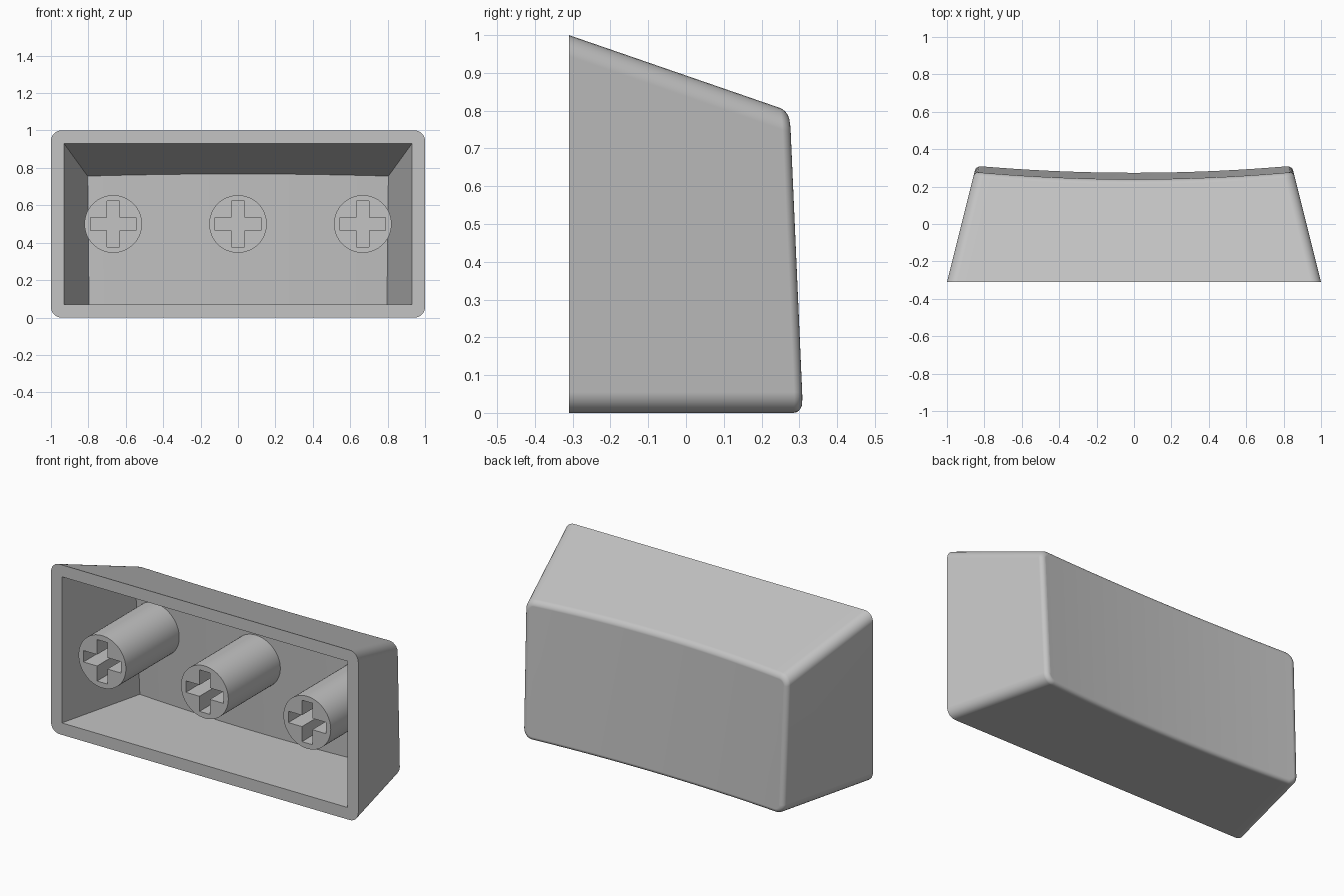
import bpy
import bmesh
from math import sin, cos, pi

if "Cube" in bpy.data.objects:
    bpy.data.objects.remove(bpy.data.objects["Cube"], do_unlink=True)

FRONT = -0.31
STEM_Z = 0.5

grey = bpy.data.materials.new("plain grey")
grey.use_nodes = True
grey.diffuse_color = (0.55, 0.55, 0.55, 1)
grey.node_tree.nodes["Principled BSDF"].inputs["Base Color"].default_value = (0.55, 0.55, 0.55, 1)


def make_object(name, bm):
    bmesh.ops.recalc_face_normals(bm, faces=bm.faces)
    mesh = bpy.data.meshes.new(name)
    bm.to_mesh(mesh)
    bm.free()
    mesh.materials.append(grey)
    obj = bpy.data.objects.new(name, mesh)
    bpy.context.collection.objects.link(obj)
    return obj


def smooth(obj):
    bpy.ops.object.select_all(action="DESELECT")
    obj.select_set(True)
    bpy.context.view_layer.objects.active = obj
    bpy.ops.object.shade_smooth_by_angle(angle=pi / 6)
    weighted = obj.modifiers.new("even shading", "WEIGHTED_NORMAL")
    weighted.keep_sharp = True


# Dished and slightly tilted back surface
def back_y(x, z):
    return 0.312 - 0.045 * z - 0.037 * (1 - (x / 0.845) ** 2)


# One half of a rounded section, as (corner side, fraction or angle)
ARC, SPAN = 6, 32
HALF = ([(-1, pi - pi / 2 * i / ARC) for i in range(ARC + 1)]
        + [(0, -1 + 2 * i / SPAN) for i in range(1, SPAN)]
        + [(1, pi / 2 - pi / 2 * i / ARC) for i in range(ARC + 1)])


def section_point(item, upper, y, wall, inset, radius):
    """Point of the tapering rounded section at depth y."""
    side, value = item
    depth = y - FRONT
    w = 1 - wall - 0.25 * depth - inset
    top = 1 - wall - 0.345 * depth - inset
    low = wall + inset
    if side:
        x = side * (w - radius) + radius * cos(value)
        rise = radius * (1 - sin(value))
    else:
        x, rise = value * (w - radius), 0
    return x, (top - rise if upper else low + rise)


def section(bm, wall=0, inset=0, radius=0.055, drop=None):
    """Loop at the front, or at a drop below the back surface."""
    halves = []
    for upper in (True, False):
        row = []
        for item in HALF:
            y = FRONT if drop is None else 0.25
            x, z = section_point(item, upper, y, wall, inset, radius)
            for _ in range(0 if drop is None else 5):
                y = back_y(x, z) - drop
                x, z = section_point(item, upper, y, wall, inset, radius)
            row.append(bm.verts.new((x, y, z)))
        halves.append(row)
    return halves


def bridge(bm, a, b):
    ring_a = a[0] + a[1][::-1]
    ring_b = b[0] + b[1][::-1]
    for i in range(len(ring_a)):
        bm.faces.new((ring_a[i - 1], ring_a[i], ring_b[i], ring_b[i - 1]))


def cap(bm, loop):
    top, low = loop
    for i in range(1, len(top)):
        bm.faces.new((top[i - 1], top[i], low[i], low[i - 1]))


# Hollow shell: cavity, front rim, outer walls, rounded back edge, dished back
bm = bmesh.new()
EDGE = 0.024
loops = [section(bm, wall=0.07, radius=0, drop=0.08),
         section(bm, wall=0.07, radius=0),
         section(bm)]
for i in range(6):
    a = pi / 2 * i / 5
    inset = EDGE * (1 - cos(a))
    loops.append(section(bm, inset=inset, radius=0.055 - inset, drop=EDGE * (1 - sin(a))))
for a, b in zip(loops, loops[1:]):
    bridge(bm, a, b)
cap(bm, loops[0])
cap(bm, loops[-1])
bmesh.ops.remove_doubles(bm, verts=bm.verts, dist=0.00001)
smooth(make_object("shell", bm))


# Cross-shaped socket cutter
def cross_cutter(x):
    bm = bmesh.new()
    a, b = 0.0335, 0.122
    corners = [(a, b), (a, a), (b, a), (b, -a), (a, -a), (a, -b)]
    outline = corners + [(-p, -q) for p, q in corners]
    verts = [bm.verts.new((x + p, FRONT - 0.05, STEM_Z + q)) for p, q in outline]
    face = bm.faces.new(verts)
    moved = bmesh.ops.extrude_face_region(bm, geom=[face])["geom"]
    bmesh.ops.translate(bm, vec=(0, 0.3, 0),
                        verts=[v for v in moved if isinstance(v, bmesh.types.BMVert)])
    return make_object("socket_cutter", bm)


# Three round stems with cross sockets
def add_stem(name, x):
    bm = bmesh.new()
    ends = []
    for y in (FRONT, 0.215):
        ends.append([bm.verts.new((x + 0.154 * cos(2 * pi * i / 64), y,
                                   STEM_Z + 0.154 * sin(2 * pi * i / 64))) for i in range(64)])
    for i in range(64):
        bm.faces.new((ends[0][i - 1], ends[0][i], ends[1][i], ends[1][i - 1]))
    for ring in ends:
        bm.faces.new(ring)
    stem = make_object(name, bm)
    cutter = cross_cutter(x)
    cutter.hide_render = True
    cut = stem.modifiers.new("socket", "BOOLEAN")
    cut.operation = "DIFFERENCE"
    cut.solver = "EXACT"
    cut.object = cutter
    bpy.ops.object.select_all(action="DESELECT")
    bpy.context.view_layer.objects.active = stem
    bpy.ops.object.modifier_apply(modifier=cut.name)
    bpy.data.objects.remove(cutter, do_unlink=True)
    smooth(stem)


for name, x in (("right_stem", -0.667), ("middle_stem", 0), ("left_stem", 0.667)):
    add_stem(name, x)
